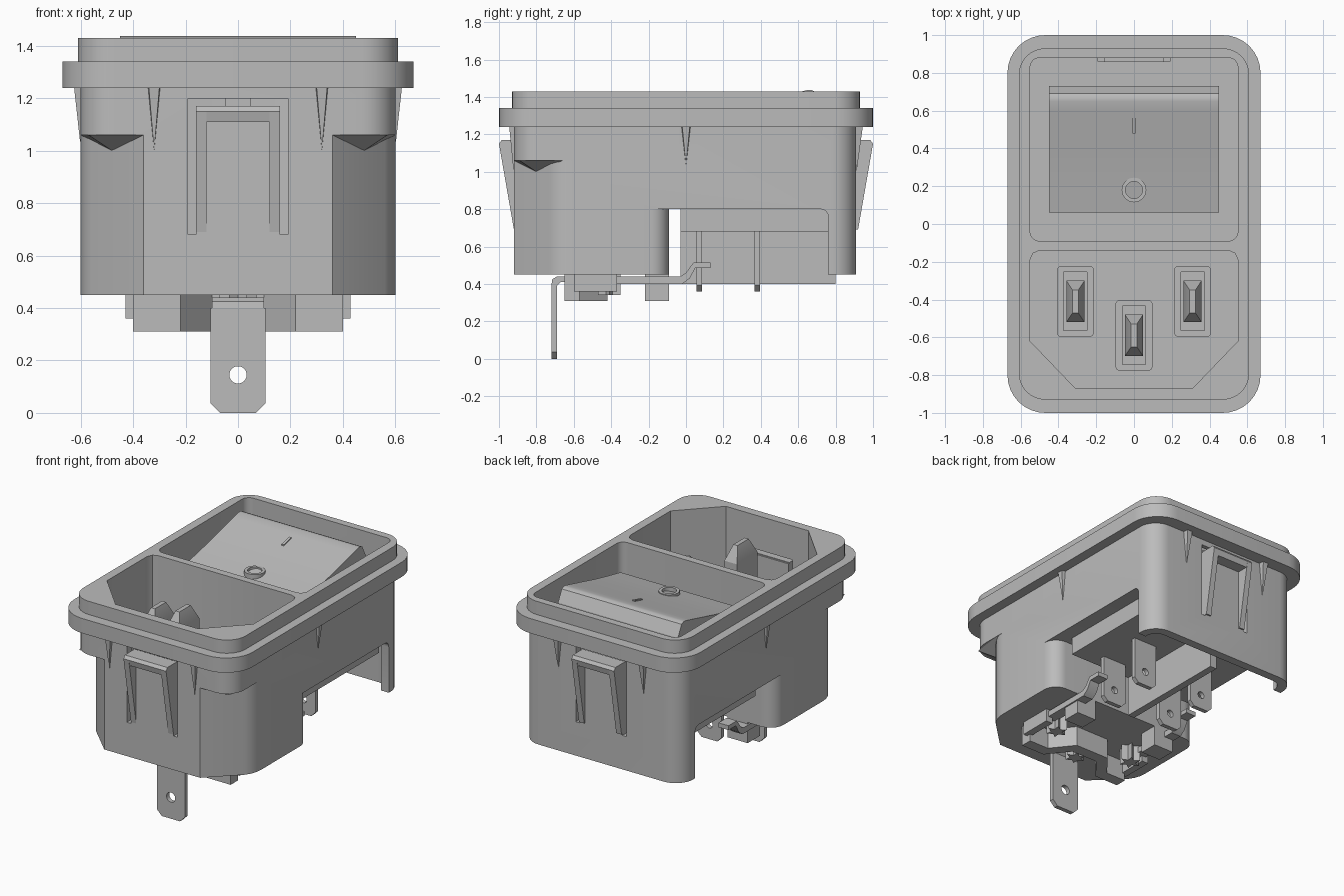
import bpy, bmesh, math

if "Cube" in bpy.data.objects:
    bpy.data.objects.remove(bpy.data.objects["Cube"], do_unlink=True)

GREY = (0.5, 0.5, 0.5, 1)
mat = bpy.data.materials.new("grey plastic")
mat.use_nodes = True
mat.diffuse_color = GREY
mat.node_tree.nodes["Principled BSDF"].inputs["Base Color"].default_value = GREY


def finish(name, bm):
    bmesh.ops.recalc_face_normals(bm, faces=bm.faces)
    me = bpy.data.meshes.new(name)
    bm.to_mesh(me)
    bm.free()
    me.materials.append(mat)
    ob = bpy.data.objects.new(name, me)
    bpy.context.scene.collection.objects.link(ob)
    return ob


def prism(name, pts, a, b, axis="z"):
    """Extrude a 2D outline: (x, y) along z, (y, z) along x, (x, z) along y."""
    put = {"z": lambda u, v, w: (u, v, w), "x": lambda u, v, w: (w, u, v),
           "y": lambda u, v, w: (u, w, v)}[axis]
    bm = bmesh.new()
    lo = [bm.verts.new(put(u, v, a)) for u, v in pts]
    hi = [bm.verts.new(put(u, v, b)) for u, v in pts]
    bm.faces.new(lo)
    bm.faces.new(hi)
    for i in range(len(pts)):
        j = (i + 1) % len(pts)
        bm.faces.new((lo[i], lo[j], hi[j], hi[i]))
    return finish(name, bm)


def rrect(x0, x1, y0, y1, r=0.0, seg=8):
    if not r:
        return [(x0, y0), (x1, y0), (x1, y1), (x0, y1)]
    out = []
    corners = [(x1 - r, y1 - r), (x0 + r, y1 - r), (x0 + r, y0 + r), (x1 - r, y0 + r)]
    for k, (cx, cy) in enumerate(corners):
        for i in range(seg + 1):
            t = math.pi / 2 * (k + i / seg)
            out.append((cx + r * math.cos(t), cy + r * math.sin(t)))
    return out


def circle(cx, cy, radii, n):
    """Points round a centre; alternating radii give a star."""
    return [(cx + radii[i % len(radii)] * math.cos(2 * math.pi * i / n),
             cy + radii[i % len(radii)] * math.sin(2 * math.pi * i / n)) for i in range(n)]


def box(name, x0, x1, y0, y1, z0, z1):
    return prism(name, rrect(x0, x1, y0, y1), z0, z1)


def hull(name, pts):
    bm = bmesh.new()
    for p in pts:
        bm.verts.new(p)
    bmesh.ops.convex_hull(bm, input=bm.verts)
    return finish(name, bm)


def combine(ob, tools, operation="DIFFERENCE"):
    """Apply booleans and remove the tool objects."""
    for t in tools:
        m = ob.modifiers.new("bool", "BOOLEAN")
        m.object, m.operation, m.solver = t, operation, "EXACT"
    dg = bpy.context.evaluated_depsgraph_get()
    ob.data = bpy.data.meshes.new_from_object(ob.evaluated_get(dg))
    ob.modifiers.clear()
    for t in tools:
        bpy.data.objects.remove(t, do_unlink=True)


def both(pts):
    """Mirror a right-hand half outline across x = 0."""
    return pts + [(-x, y) for x, y in reversed(pts)]


# Housing: body, flange and raised lip in one piece
housing = prism("housing", rrect(-0.6, 0.6, -0.92, 0.91, 0.13), 0.45, 1.24)
flange = prism("flange", rrect(-0.67, 0.67, -1, 1, 0.2), 1.24, 1.34)
lip = prism("lip", rrect(-0.61, 0.61, -0.93, 0.93, 0.14), 1.34, 1.43)
combine(housing, [flange, lip], "UNION")

# Cavities for the socket and the switch
socket = prism("socket_cutter", both([(0.31, -0.87), (0.55, -0.62), (0.55, -0.19),
                                      (0.535, -0.155), (0.5, -0.14)]), 0.55, 1.6)
switch = prism("switch_cutter", rrect(-0.55, 0.55, -0.09, 0.88, 0.05), 1.2, 1.6)

# Underside opening and side notches with a rounded corner
arc = [(0.6 - 0.1 * (1 - math.cos(t)), -0.19 + 0.1 * math.sin(t))
       for t in [i * math.pi / 16 for i in range(9)]]
notch = prism("notch_cutter", both([(0.7, 0.76), (0.7, -0.19)] + arc), 0.3, 0.8)
bm = bmesh.new()
bm.from_mesh(notch.data)
edges = [e for e in bm.edges if all(v.co.y > 0.75 and v.co.z > 0.79 for v in e.verts)]
bmesh.ops.bevel(bm, geom=edges, offset=0.04, segments=5, profile=0.5, affect="EDGES")
bm.to_mesh(notch.data)
bm.free()
cavity = prism("cavity_cutter", rrect(-0.54, 0.54, -0.088, 0.85, 0.08), 0.3, 0.798)

# Slots around the clips, and softened front corner chamfers
cutters = [socket, switch, notch, cavity]
for y0, y1 in ((-1.1, -0.87), (0.86, 1.1)):
    cutters.append(box("slot_cutter", -0.19, 0.19, y0, y1, 1.165, 1.2))
    for s in (1, -1):
        cutters.append(box("slot_cutter", *sorted((s * 0.16, s * 0.19)), y0, y1, 0.68, 1.18))
for s in (1, -1):
    cutters.append(prism("chamfer_cutter", [(s * x, y) for x, y in (
        (0.36, -0.92), (0.36, -1), (0.7, -1), (0.7, -0.61), (0.6, -0.61), (0.596, -0.65),
        (0.582, -0.69), (0.56, -0.725))], 0.3, 1.06))
combine(housing, cutters)

for s in (1, -1):
    # Sloped undersides where the chamfers end
    hull("chamfer_shoulder", [(s * 0.36, -0.92, 1.06), (s * 0.6, -0.66, 1.06),
                              (s * 0.57, -0.89, 1.06), (s * 0.48, -0.8, 1.0)])
    # Tapered ribs below the flange
    hull("side_rib", [(s * 0.59, -0.025, 1.24), (s * 0.59, 0.025, 1.24),
                      (s * 0.625, -0.02, 1.24), (s * 0.625, 0.02, 1.24), (s * 0.602, 0, 1.03)])
    for e, face in ((-1, 0.922), (1, 0.912)):
        hull("end_rib", [(s * 0.295, e * 0.9, 1.24), (s * 0.345, e * 0.9, 1.24),
                         (s * 0.3, e * 0.945, 1.24), (s * 0.34, e * 0.945, 1.24),
                         (s * 0.32, e * face, 1.0)])

# Snap clips on both ends
for e in (-1, 1):
    prism("clip_bar", [(e * 0.88, 1.11), (e * 0.99, 1.11), (e * 1.0, 1.15),
                       (e * 0.985, 1.17), (e * 0.88, 1.17)], -0.16, 0.16, "x")
    for s in (-1, 1):
        prism("clip_leg", [(e * 0.89, 0.69), (e * 0.92, 0.69), (e * 1.0, 1.15),
                           (e * 0.985, 1.17), (e * 0.89, 1.17)], s * 0.12, s * 0.16, "x")

# Rocker with its raised marks
profile = [(0.06, 1.30), (0.2, 1.328), (0.35, 1.362), (0.5, 1.4), (0.6, 1.425),
           (0.65, 1.437), (0.67, 1.437), (0.69, 1.428), (0.73, 1.35)]
prism("rocker", profile + [(0.73, 1.19), (0.06, 1.19)], -0.45, 0.45, "x")
prism("on_mark", [(0.48, 1.38), (0.48, 1.403), (0.56, 1.423), (0.56, 1.39)], -0.008, 0.008, "x")
ring = prism("off_mark", circle(0, 0.18, [0.065], 32), 1.3, 1.343)
combine(ring, [prism("ring_cutter", circle(0, 0.18, [0.045], 32), 1.2, 1.4)])

# Socket pins with hollow bosses, and star rivets beneath them
for x, y, top in ((-0.31, -0.41, 1.25), (0.31, -0.41, 1.25), (0, -0.59, 1.38)):
    boss = prism("pin_boss", rrect(x - 0.098, x + 0.098, y - 0.188, y + 0.188, 0.025), 0.54, 0.64)
    combine(boss, [box("well_cutter", x - 0.062, x + 0.062, y - 0.155, y + 0.155, 0.57, 0.8)])
    hull("pin", [(x + a * w, y + b * h, z) for a in (-1, 1) for b in (-1, 1)
                 for w, h, z in ((0.048, 0.11, 0.54), (0.048, 0.11, top - 0.1), (0.015, 0.06, top))])
    prism("pin_rivet", circle(x, y, [0.07, 0.035], 12), 0.34, 0.46)

# Switch module beneath the rocker
box("switch_module", -0.5, 0.5, -0.03, 0.8, 0.68, 0.81)
box("module_divider", -0.025, 0.025, -0.03, 0.8, 0.4, 0.69)


def blade(name, x, w, y0, y1, z0, z1, hole_z, r):
    c = w * 0.35
    ob = prism(name, [(x - w, z1), (x - w, z0 + c), (x - w + c, z0), (x + w - c, z0),
                      (x + w, z0 + c), (x + w, z1)], y0, y1, "y")
    combine(ob, [prism("hole_cutter", circle(x, hole_z, [r], 24), y0 - 0.1, y1 + 0.1, "y")])


for x in (-0.235, 0.235):
    for y in (0.07, 0.38):
        blade("switch_terminal", x, 0.09, y - 0.015, y + 0.015, 0.36, 0.69, 0.46, 0.025)

# Earth terminal and its plate
blade("earth_terminal", 0, 0.105, -0.72, -0.69, 0, 0.4, 0.145, 0.033)
prism("earth_plate", [(-0.72, 0.39), (-0.69, 0.39), (-0.67, 0.41), (-0.5, 0.41), (-0.5, 0.44),
                      (-0.69, 0.44), (-0.715, 0.425)], -0.1, 0.1, "x")

# Retaining band, bus bars and blocks under the socket
prism("retaining_band", both([(0.1, -0.5), (0.22, -0.65), (0.4, -0.65), (0.4, -0.57),
                              (0.25, -0.57), (0.13, -0.42)]), 0.31, 0.46)
for s in (-1, 1):
    box("band_end", s * 0.38, s * 0.43, -0.6, -0.37, 0.36, 0.46)
    box("rear_block", s * 0.25, s * 0.4, -0.22, -0.09, 0.31, 0.46)
    prism("bus_bar", [(-0.4, 0.4), (-0.02, 0.4), (0.02, 0.43), (0.05, 0.485), (0.13, 0.485), (0.13, 0.515),
                      (0.04, 0.515), (0, 0.46), (-0.03, 0.44), (-0.4, 0.44)], s * 0.335, s * 0.41, "x")

# Smooth the rounded parts and keep hard edges
bpy.ops.object.select_all(action="DESELECT")
for ob in bpy.context.scene.objects:
    if ob.type == "MESH" and ob.data.materials and ob.data.materials[0] == mat:
        ob.select_set(True)
        bpy.context.view_layer.objects.active = ob
bpy.ops.object.shade_smooth_by_angle(angle=math.radians(25))
